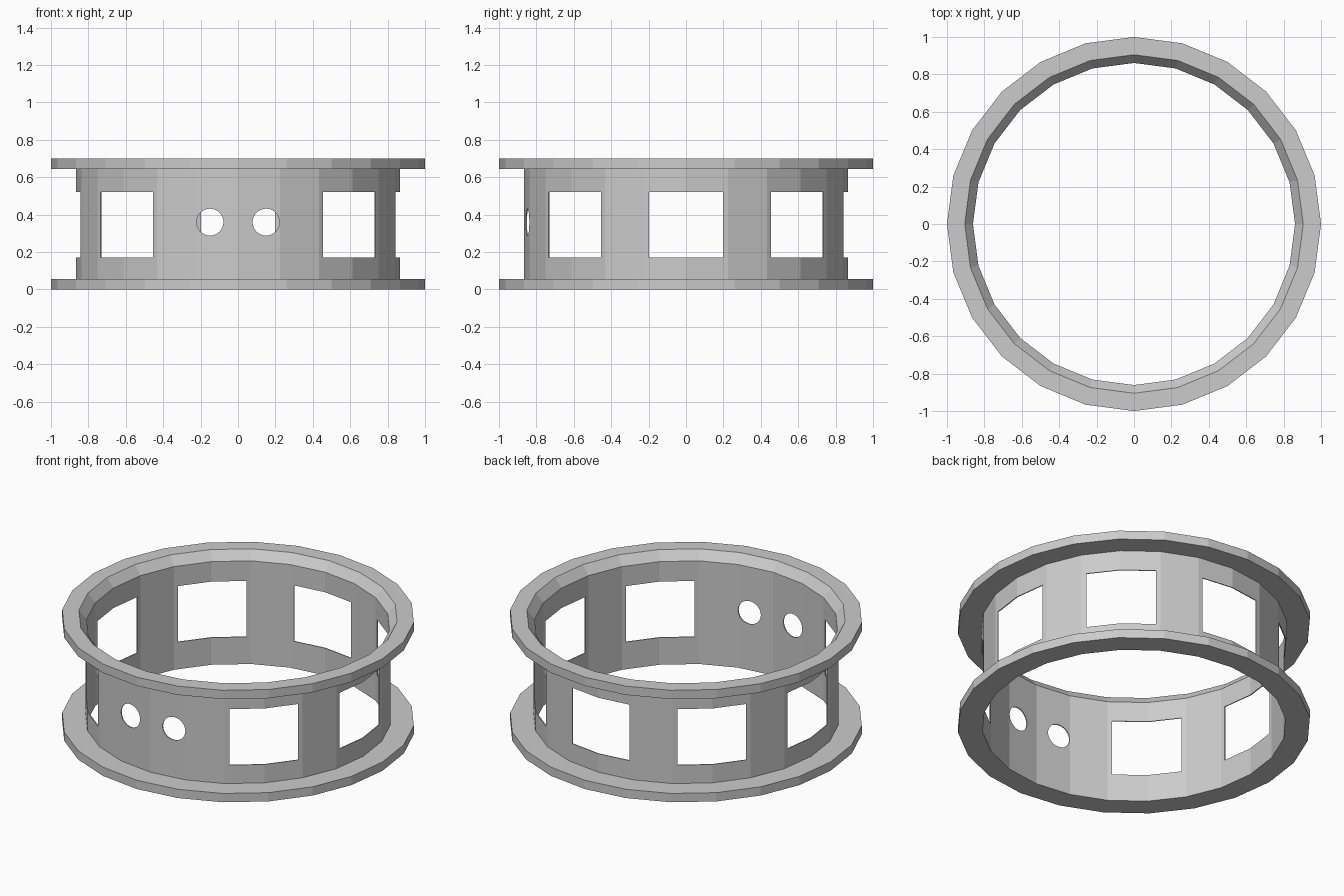
import bpy, bmesh
from math import cos, sin, pi, radians
from mathutils import Matrix

if "Cube" in bpy.data.objects:
    bpy.data.objects.remove(bpy.data.objects["Cube"])

SIDES = 24
R_OUT, R_WALL, R_IN, R_LIP = 1.0, 0.867, 0.861, 0.905
HEIGHT, FLANGE = 0.70, 0.055


def to_object(name, bm):
    bmesh.ops.recalc_face_normals(bm, faces=bm.faces)
    mesh = bpy.data.meshes.new(name)
    bm.to_mesh(mesh)
    bm.free()
    obj = bpy.data.objects.new(name, mesh)
    bpy.context.collection.objects.link(obj)
    return obj


# Flanged ring: closed (radius, z) profile revolved in 24 flat sides
profile = [(R_IN, 0), (R_OUT, 0), (R_OUT, FLANGE), (R_WALL, FLANGE),
           (R_WALL, HEIGHT - FLANGE), (R_OUT, HEIGHT - FLANGE),
           (R_OUT, HEIGHT), (R_LIP, HEIGHT), (R_IN, HEIGHT - FLANGE)]
bm = bmesh.new()
rings = []
for i in range(SIDES):
    a = 2 * pi * i / SIDES
    rings.append([bm.verts.new((r * cos(a), r * sin(a), z)) for r, z in profile])
n = len(profile)
for i in range(SIDES):
    p, q = rings[i], rings[(i + 1) % SIDES]
    for j in range(n):
        k = (j + 1) % n
        bm.faces.new((p[j], q[j], q[k], p[k]))
ring = to_object("flanged_ring", bm)

# Cutter: seven square windows, every 45 degrees except the front
bm = bmesh.new()
for i in range(7):
    m = (Matrix.Rotation(radians(-45 + 45 * i), 4, 'Z')
         @ Matrix.Translation((0.85, 0, 0.345))
         @ Matrix.Diagonal((0.2, 0.395, 0.35, 1)))
    bmesh.ops.create_cube(bm, size=1, matrix=m)

# Cutter: two round holes in the front
for x in (-0.15, 0.15):
    m = Matrix.Translation((x, -0.85, 0.36)) @ Matrix.Rotation(pi / 2, 4, 'X')
    bmesh.ops.create_cone(bm, cap_ends=True, segments=32, radius1=0.072,
                          radius2=0.072, depth=0.2, matrix=m)
cutter = to_object("opening_cutter", bm)
cutter.hide_render = True

# Cut the openings and keep the finished mesh
mod = ring.modifiers.new("openings", 'BOOLEAN')
mod.operation = 'DIFFERENCE'
mod.solver = 'EXACT'
mod.object = cutter
bpy.context.view_layer.update()
bpy.context.view_layer.objects.active = ring
bpy.ops.object.modifier_apply(modifier=mod.name)
bpy.data.objects.remove(cutter)
